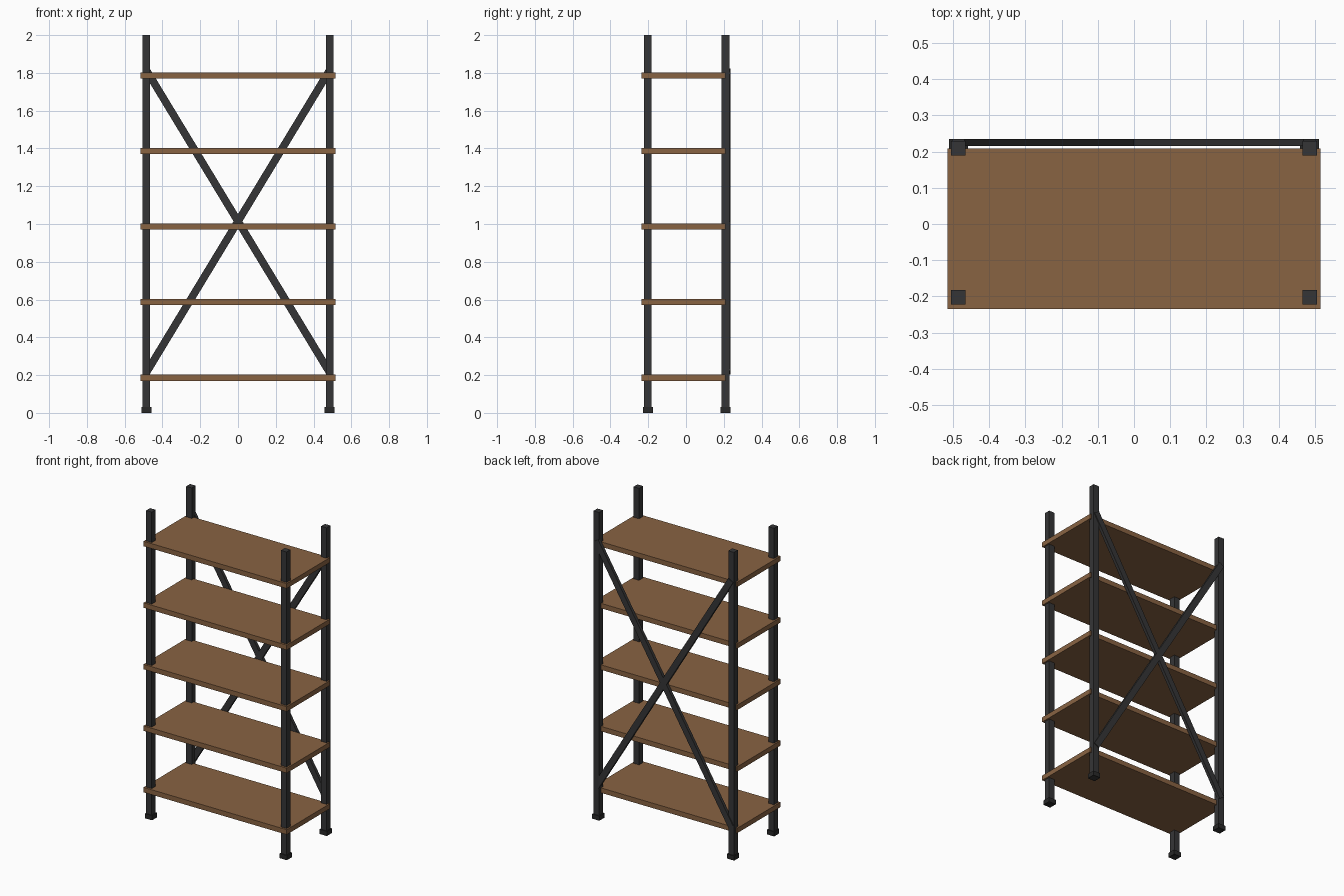
import bpy
import math

if "Cube" in bpy.data.objects:
    bpy.data.objects.remove(bpy.data.objects["Cube"])


def material(name, rgb):
    m = bpy.data.materials.new(name)
    m.diffuse_color = (*rgb, 1.0)
    m.use_nodes = True
    m.node_tree.nodes["Principled BSDF"].inputs["Base Color"].default_value = m.diffuse_color
    return m


METAL = material("dark metal", (0.036, 0.036, 0.037))
RUBBER = material("black rubber", (0.022, 0.022, 0.022))
WOOD = material("brown wood", (0.25, 0.125, 0.055))


def box(name, center, size, mat, tilt=0.0):
    bpy.ops.mesh.primitive_cube_add(size=1)
    ob = bpy.context.object
    ob.name = name
    ob.scale = size
    bpy.ops.object.transform_apply(location=False, rotation=False, scale=True)
    ob.location = center
    ob.rotation_euler = (0, tilt, 0)
    ob.data.materials.append(mat)
    return ob


POST_X = 0.485
POST_Y = {"front": -0.202, "back": 0.209}

# Four square posts with wider rubber feet
for row, y in POST_Y.items():
    for side, x in (("left", -POST_X), ("right", POST_X)):
        box(f"{row}_{side}_post", (x, y, 1.0), (0.04, 0.04, 2.0), METAL)
        box(f"{row}_{side}_foot", (x, y, 0.015), (0.052, 0.052, 0.03), RUBBER)

# Five shelves, overhanging the front posts and stopping midway at the back ones
for i in range(5):
    box(f"shelf_{i + 1}", (0, -0.013, 0.186 + 0.4 * i), (1.03, 0.444, 0.032), WOOD)

# Crossed flat braces on the back
RUN, RISE = 2 * POST_X, 1.6
for name, sign in (("rising_brace", 1), ("falling_brace", -1)):
    box(name, (0, 0.225, 1.014), (0.04, 0.02, math.hypot(RUN, RISE)), METAL,
        sign * math.atan2(RUN, RISE))
